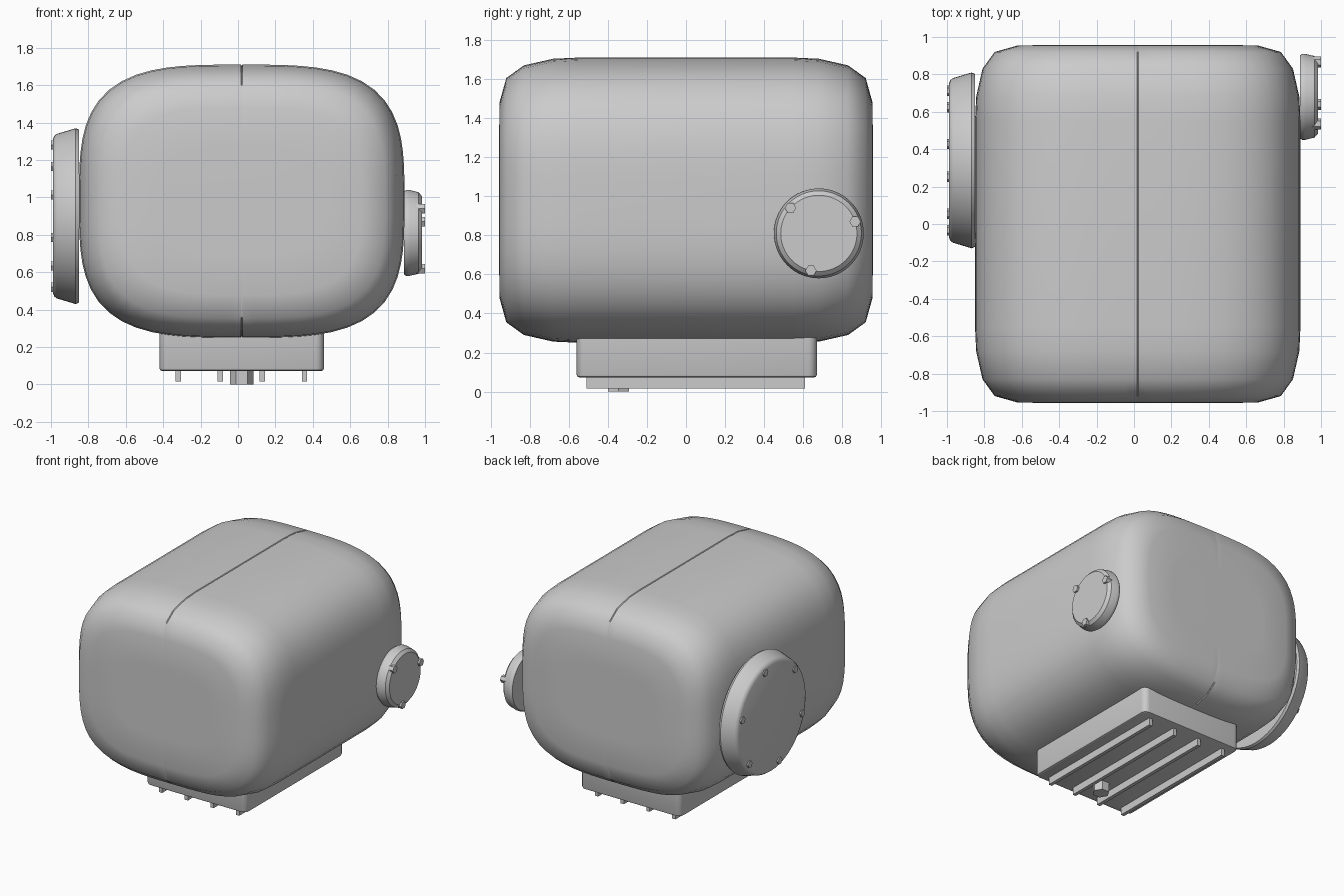
import bpy, bmesh
from math import sin, cos, radians, pi, tau

if "Cube" in bpy.data.objects:
    bpy.data.objects.remove(bpy.data.objects["Cube"])

CX, CZ = 0.02, 0.98


def finish(name, bm, angle=35):
    bmesh.ops.recalc_face_normals(bm, faces=bm.faces)
    me = bpy.data.meshes.new(name)
    bm.to_mesh(me)
    bm.free()
    ob = bpy.data.objects.new(name, me)
    bpy.context.collection.objects.link(ob)
    bpy.ops.object.select_all(action='DESELECT')
    ob.select_set(True)
    bpy.context.view_layer.objects.active = ob
    bpy.ops.object.shade_smooth_by_angle(angle=radians(angle))
    return ob


def loft(name, rings, angle=35):
    bm = bmesh.new()
    loops = [[bm.verts.new(p) for p in r] for r in rings]
    n = len(loops[0])
    for a, b in zip(loops, loops[1:]):
        for i in range(n):
            j = (i + 1) % n
            bm.faces.new((a[i], a[j], b[j], b[i]))
    bm.faces.new(loops[0][::-1])
    bm.faces.new(loops[-1])
    return finish(name, bm, angle)


def disc_x(name, profile, cy, cz, sides=64, angle=35):
    """Lathe (x, radius) pairs around an axis along x."""
    loft(name, [[(x, cy + r * cos(tau * i / sides), cz + r * sin(tau * i / sides))
                 for i in range(sides)] for x, r in profile], angle)


def box(name, lo, hi):
    bm = bmesh.new()
    bmesh.ops.create_cube(bm, size=1)
    for v in bm.verts:
        v.co = [(l + h) / 2 + c * (h - l) for l, h, c in zip(lo, hi, v.co)]
    return bm


# housing: squarish rounded sections lofted along y, with a thin centre seam
angles = sorted([tau * i / 72 for i in range(72)]
                + [s + d for s in (pi / 2, 3 * pi / 2) for d in (-0.006, 0.006)])


def section(y, inset, seam):
    a, b, n = 0.87 - inset, 0.73 - inset, 3.4
    pts = []
    for t in angles:
        c, s = cos(t), sin(t)
        r = (abs(c) ** n + abs(s) ** n) ** (-1 / n)
        dip = 0.006 if seam and abs(c) < 1e-6 else 0
        z = b * r * s
        pts.append((CX + a * r * c, y, CZ + z - (dip if s > 0 else -dip)))
    return pts


half = [(0.957, 0.45, False), (0.955, 0.23, False), (0.92, 0.105, True),
        (0.83, 0.04, True), (0.68, 0.006, True), (0.55, 0.0, True)]
loft("housing", [section(-y, d, s) for y, d, s in half]
     + [section(y, d, s) for y, d, s in reversed(half)], 42)


# round side covers with hexagonal bolts
def cover(name, profile, cy, cz, count, phase, ring, x0, x1, size):
    disc_x(name, profile, cy, cz)
    for i in range(count):
        t = radians(phase) + tau * i / count
        disc_x(f"{name}_bolt_{i + 1}", [(x0, size), (x1, size)],
               cy + ring * cos(t), cz + ring * sin(t), 6)


cover("left_cover", [(-0.85, 0.462), (-0.868, 0.47), (-0.968, 0.44), (-0.982, 0.43), (-0.99, 0.41)],
      0.34, 0.90, 6, 17, 0.39, -0.97, -1.0, 0.028)
cover("right_cover", [(0.888, 0.222), (0.9, 0.23), (0.915, 0.23), (0.965, 0.218), (0.985, 0.195)],
      0.68, 0.81, 3, 18, 0.195, 0.955, 1.0, 0.029)

# sump pan with rounded corners
bm = box("sump", (-0.42, -0.56, 0.072), (0.46, 0.67, 0.33))
upright = [e for e in bm.edges if abs(e.verts[0].co.z - e.verts[1].co.z) > 0.1]
bmesh.ops.bevel(bm, geom=upright, offset=0.045, segments=5, profile=0.5, affect='EDGES')
low = [e for e in bm.edges if all(v.co.z < 0.08 for v in e.verts)]
bmesh.ops.bevel(bm, geom=low, offset=0.015, segments=2, profile=0.5, affect='EDGES')
finish("sump_pan", bm)

# cooling fins under the pan
for i in range(4):
    x = -0.32 + 0.225 * i
    finish(f"cooling_fin_{i + 1}",
           box("fin", (x - 0.014, -0.51, 0.015), (x + 0.014, 0.61, 0.09)))

# drain plug
loft("drain_plug", [[(CX + 0.062 * cos(tau * i / 6), -0.345 + 0.062 * sin(tau * i / 6), z)
                     for i in range(6)] for z in (0.0, 0.09)])
